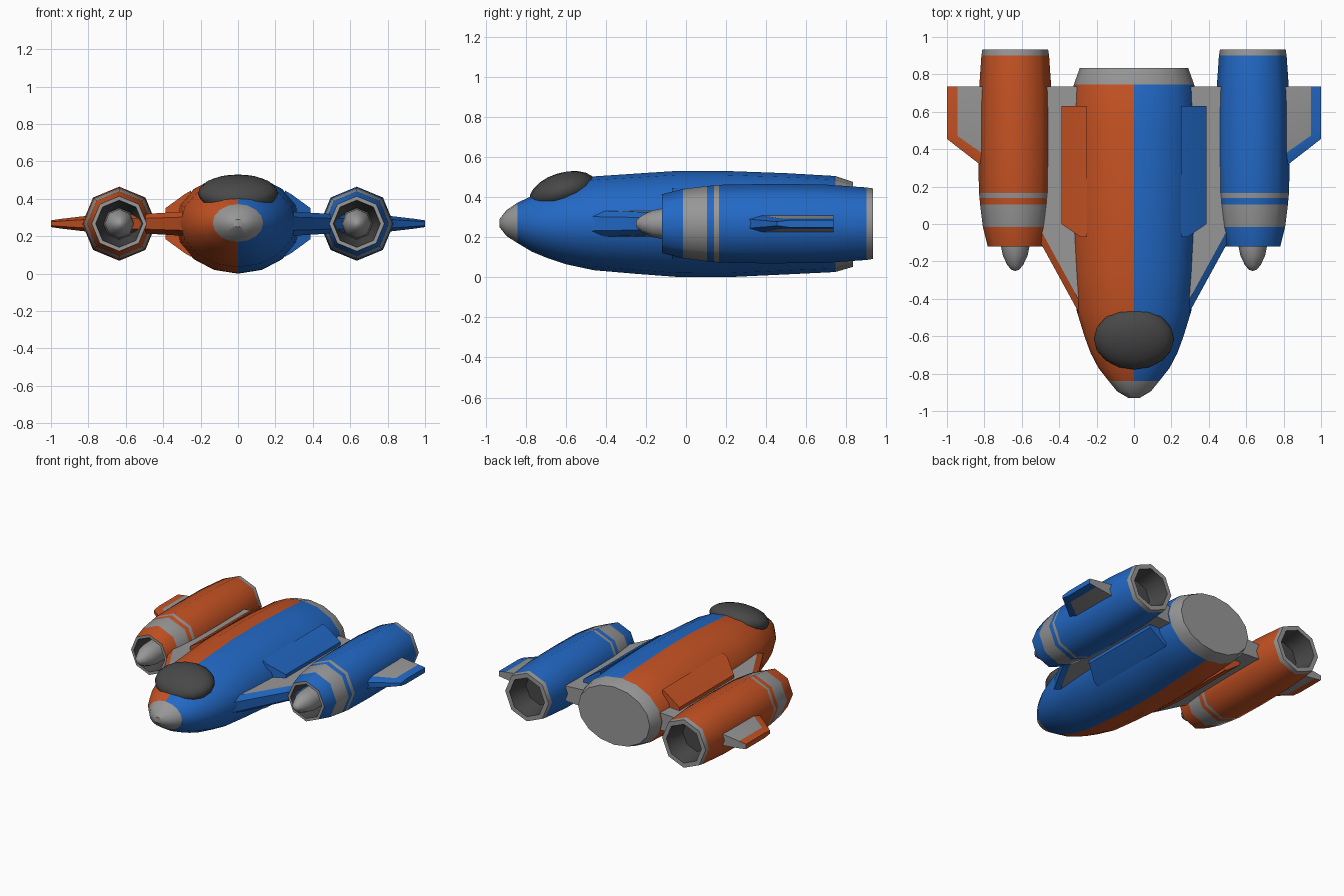
import bpy, bmesh, math
from mathutils import Matrix, Vector

if "Cube" in bpy.data.objects:
    bpy.data.objects.remove(bpy.data.objects["Cube"])


def material(name, rgb):
    m = bpy.data.materials.new(name)
    m.diffuse_color = (*rgb, 1)
    m.use_nodes = True
    m.node_tree.nodes["Principled BSDF"].inputs["Base Color"].default_value = m.diffuse_color
    return m


ORANGE, BLUE, GREY, DARK = range(4)
MATS = [material("orange paint", (0.56, 0.085, 0.017)),
        material("blue paint", (0.016, 0.14, 0.56)),
        material("light grey metal", (0.31, 0.31, 0.31)),
        material("dark grey", (0.065, 0.065, 0.065))]


def finish(name, bm, rule, smooth):
    """Colour faces by a rule on their centre and normal, then make the object."""
    bmesh.ops.recalc_face_normals(bm, faces=bm.faces)
    bm.normal_update()
    for f in bm.faces:
        f.material_index = rule(f.calc_center_median(), f.normal)
    me = bpy.data.meshes.new(name)
    bm.to_mesh(me)
    bm.free()
    for m in MATS:
        me.materials.append(m)
    me.shade_smooth()
    me.set_sharp_from_angle(angle=math.radians(smooth))
    ob = bpy.data.objects.new(name, me)
    bpy.context.collection.objects.link(ob)
    return ob


def loft(rings):
    """Skin a list of closed rings and cap both ends."""
    bm = bmesh.new()
    rows = [[bm.verts.new(p) for p in r] for r in rings]
    n = len(rows[0])
    for a, b in zip(rows, rows[1:]):
        for i in range(n):
            j = (i + 1) % n
            bm.faces.new((a[i], a[j], b[j], b[i]))
    bm.faces.new(rows[0])
    bm.faces.new(rows[-1])
    return bm


def ring(x, y, z, rx, rz, n):
    return [(x + rx * math.sin(2 * math.pi * i / n), y,
             z + rz * math.cos(2 * math.pi * i / n)) for i in range(n)]


# Fuselage stations: y, half width, bottom, top
hull = [(-0.93, 0.03, 0.25, 0.29), (-0.895, 0.09, 0.205, 0.335),
        (-0.84, 0.135, 0.17, 0.372), (-0.77, 0.19, 0.128, 0.405),
        (-0.69, 0.232, 0.095, 0.435), (-0.6, 0.265, 0.065, 0.465),
        (-0.46, 0.308, 0.035, 0.503), (-0.25, 0.323, 0.017, 0.517),
        (-0.05, 0.333, 0.002, 0.53), (0.2, 0.335, 0.0, 0.53),
        (0.5, 0.332, 0.014, 0.519), (0.745, 0.322, 0.026, 0.505),
        (0.833, 0.29, 0.052, 0.475)]


def hull_colour(c, n):
    if c.y < -0.84 or c.y > 0.745:
        return GREY
    return BLUE if c.x > 0 else ORANGE


finish("fuselage", loft([ring(0, y, (b + t) / 2, w, (t - b) / 2, 16)
                         for y, w, b, t in hull]), hull_colour, 35)

# Cockpit canopy, a tilted dome sunk into the nose
bm = bmesh.new()
bmesh.ops.create_uvsphere(bm, u_segments=16, v_segments=10, radius=1)
bmesh.ops.transform(bm, verts=bm.verts, matrix=(
    Matrix.Translation((0, -0.615, 0.43)) @ Matrix.Rotation(math.radians(17), 4, 'X')
    @ Matrix.Diagonal((0.215, 0.17, 0.091, 1))))
finish("cockpit_canopy", bm, lambda c, n: DARK, 40)

# Engine profile: y, radius, running from intake centre over the shell to exhaust centre
shell = [(0.08, 0.02), (0.08, 0.085), (-0.06, 0.115), (-0.12, 0.126), (-0.12, 0.147),
         (-0.015, 0.173), (0.105, 0.188), (0.14, 0.191), (0.165, 0.194), (0.4, 0.198),
         (0.68, 0.196), (0.9, 0.181), (0.932, 0.176), (0.932, 0.142),
         (0.78, 0.115), (0.78, 0.02)]
spinner = [(0.08, 0.082), (-0.11, 0.078), (-0.17, 0.066), (-0.22, 0.042),
           (-0.245, 0.02), (-0.25, 0.005)]
EX, EZ = 0.635, 0.267

# Wing sections: x, leading edge y, painted strip depth, half thickness
wing = [(0.27, -0.52, 0.07, 0.066), (0.50, -0.10, 0.07, 0.052),
        (0.80, 0.30, 0.07, 0.043), (0.945, 0.412, 0.06, 0.026), (1.0, 0.455, 0.06, 0.018)]


def wing_ring(s, x, y, d, t):
    h = t * 0.55
    return [(s * x, y, EZ + h), (s * x, y + d, EZ + t), (s * x, 0.735, EZ + t),
            (s * x, 0.735, EZ - t), (s * x, y + d, EZ - t), (s * x, y, EZ - h)]


for s, side, paint in ((-1, "left", ORANGE), (1, "right", BLUE)):

    def engine_colour(c, n):
        r = math.hypot(c.x - s * EX, c.z - EZ)
        if abs(n.y) > 0.95 and (c.y < -0.1 or c.y > 0.92):
            return GREY                                   # intake and exhaust lips
        if r < 0.135 and not (-0.12 < c.y < 0 and r > 0.13):
            return DARK                                   # ducts
        if -0.015 < c.y < 0.105 or 0.14 < c.y < 0.165 or c.y > 0.9:
            return GREY                                   # bands
        return paint

    def wing_colour(c, n):
        if abs(n.y) > 0.9 and c.y > 0.7:
            return GREY
        if abs(c.x) > 0.945:
            return paint
        return GREY if abs(n.z) > 0.5 and c.y > wing_front(abs(c.x)) + 0.12 else paint

    def wing_front(x):
        for (x0, y0, *_), (x1, y1, *_) in zip(wing, wing[1:]):
            if x <= x1:
                return y0 + (y1 - y0) * (x - x0) / (x1 - x0)
        return wing[-1][1]

    # Engine nacelle and its spinner
    finish(side + "_engine", loft([ring(s * EX, y, EZ, r, r, 8) for y, r in shell]),
           engine_colour, 50)
    finish(side + "_spinner", loft([ring(s * EX, y, EZ, r, r, 8) for y, r in spinner]),
           lambda c, n: GREY, 50)

    # Wing passing through the engine
    finish(side + "_wing", loft([wing_ring(s, *w) for w in wing]), wing_colour, 25)

    # Raised side pod along the fuselage, tapered at the front
    pod = [[(s * 0.25, y0, 0.445), (s * 0.285, y0, 0.425), (s * x, y1, 0.35),
            (s * x, y1, 0.185), (s * 0.285, y0, 0.11), (s * 0.25, y0, 0.09)]
           for y0, y1, x in ((-0.07, 0.0, 0.388), (0.63, 0.63, 0.388))]
    finish(side + "_side_pod", loft(pod), lambda c, n: paint, 20)
